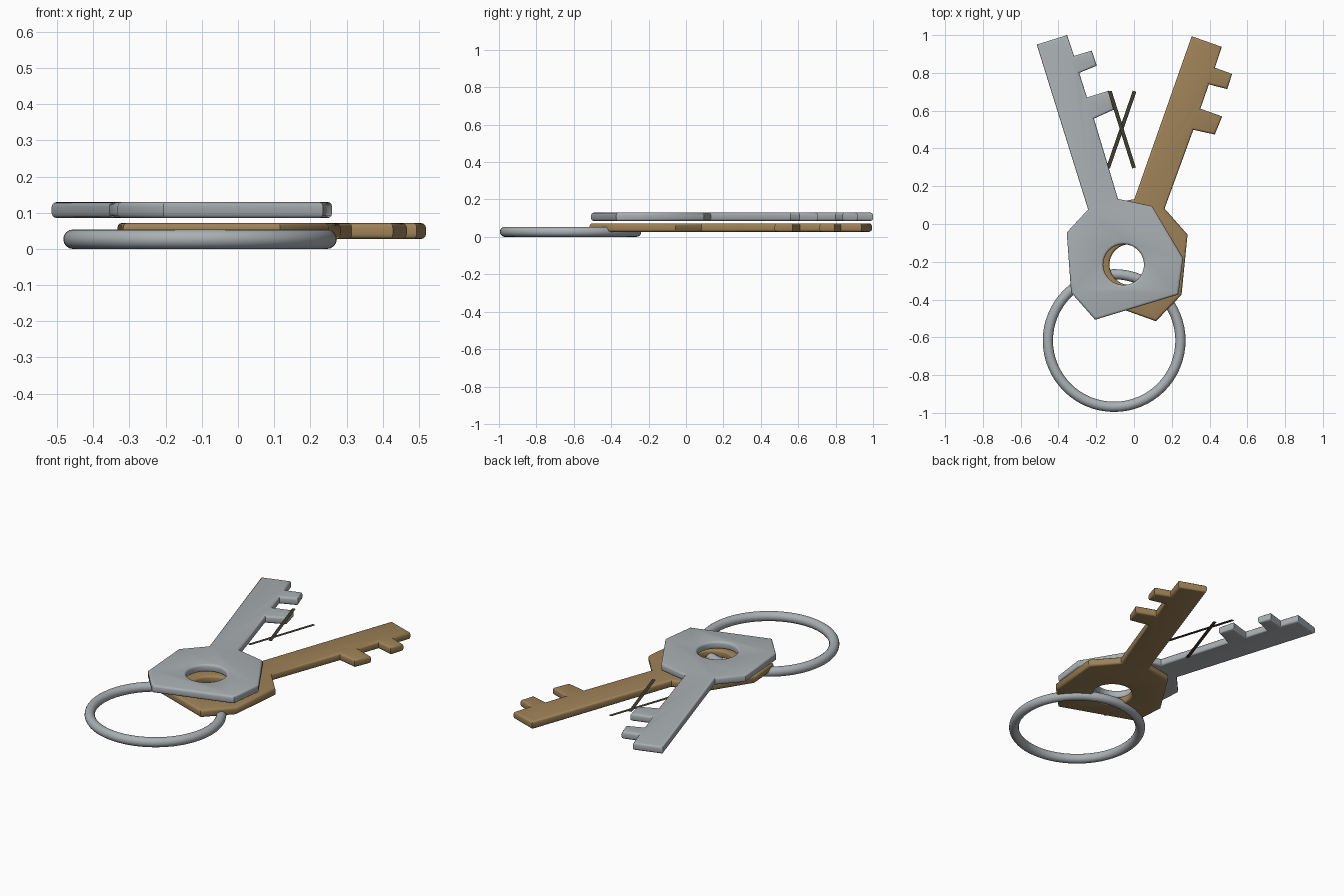
import bpy, bmesh, math
from mathutils import Matrix, Vector

if "Cube" in bpy.data.objects:
    bpy.data.objects.remove(bpy.data.objects["Cube"])


def material(name, rgb):
    m = bpy.data.materials.new(name)
    m.diffuse_color = (*rgb, 1)
    m.use_nodes = True
    m.node_tree.nodes["Principled BSDF"].inputs["Base Color"].default_value = m.diffuse_color
    return m


steel = material("steel grey", (0.40, 0.43, 0.45))
brass = material("brass brown", (0.34, 0.22, 0.095))
dark = material("dark olive", (0.05, 0.045, 0.03))

# Key outline: blade tip, two teeth, then the faceted head
HOLE = Vector((-0.055, -0.215))
OUTLINE = [(-0.515, 0.95), (-0.354, 1.0), (-0.317, 0.89), (-0.224, 0.918),
           (-0.197, 0.838), (-0.29, 0.80), (-0.249, 0.67), (-0.132, 0.706),
           (-0.106, 0.606), (-0.212, 0.558), (-0.085, 0.133), (0.095, 0.095),
           (0.26, -0.18), (0.235, -0.373), (-0.206, -0.507), (-0.333, -0.363),
           (-0.356, -0.045), (-0.243, 0.077)]
THICK, ROUND = 0.045, 0.013


def add_loop(spline_set, pts):
    s = spline_set.new('POLY')
    s.points.add(len(pts) - 1)
    for p, (x, y) in zip(s.points, pts):
        p.co = (x, y, 0, 1)
    s.use_cyclic_u = True


def key(name, mat, angle, centre, z):
    # Filled outline with a round hole, extruded and rounded at the rims
    cu = bpy.data.curves.new(name + "_profile", 'CURVE')
    cu.dimensions, cu.fill_mode = '2D', 'BOTH'
    add_loop(cu.splines, [Vector(p) - HOLE for p in OUTLINE])
    add_loop(cu.splines, [(0.108 * math.cos(a), 0.108 * math.sin(a))
                          for a in (i * math.tau / 32 for i in range(32))])
    cu.extrude = THICK / 2 - ROUND
    cu.bevel_depth = ROUND
    cu.bevel_resolution = 2
    cu.offset = -ROUND
    tmp = bpy.data.objects.new(name + "_curve", cu)
    bpy.context.collection.objects.link(tmp)
    bpy.context.view_layer.update()
    me = bpy.data.meshes.new_from_object(
        tmp.evaluated_get(bpy.context.evaluated_depsgraph_get()))
    bpy.data.objects.remove(tmp)
    bm = bmesh.new()
    bm.from_mesh(me)
    bmesh.ops.remove_doubles(bm, verts=bm.verts, dist=0.0005)
    bmesh.ops.recalc_face_normals(bm, faces=bm.faces)
    bm.to_mesh(me)
    bm.free()
    me.transform(Matrix.Translation((*centre, z)) @ Matrix.Rotation(angle, 4, 'Z'))
    me.materials.clear()
    me.materials.append(mat)
    for p in me.polygons:
        p.material_index = 0
    ob = bpy.data.objects.new(name, me)
    bpy.context.collection.objects.link(ob)
    smooth(ob)


def smooth(ob):
    bpy.ops.object.select_all(action='DESELECT')
    ob.select_set(True)
    bpy.context.view_layer.objects.active = ob
    bpy.ops.object.shade_smooth_by_angle(angle=math.radians(40))


# Two identical keys fanned around the hole
key("steel_key", steel, 0, HOLE, 0.1075)
key("brass_key", brass, math.radians(-36.7), (-0.022, -0.215), 0.0495)

# Split ring
bpy.ops.mesh.primitive_torus_add(major_radius=0.351, minor_radius=0.027,
                                 major_segments=64, minor_segments=16,
                                 location=(-0.105, -0.617, 0.027))
ring = bpy.context.object
ring.name = "key_ring"
ring.data.materials.append(steel)
smooth(ring)


# Two thin flat strips crossing between the blades
def strip(name, a, b, z, width=0.02):
    a, b = Vector((*a, z)), Vector((*b, z))
    side = (b - a).normalized().cross(Vector((0, 0, 1))) * width / 2
    me = bpy.data.meshes.new(name)
    me.from_pydata([a - side, a + side, b + side, b - side], [], [(0, 1, 2, 3)])
    me.materials.append(dark)
    bpy.context.collection.objects.link(bpy.data.objects.new(name, me))


strip("upper_strip", (0.0, 0.297), (-0.128, 0.703), 0.139)
strip("lower_strip", (-0.137, 0.297), (0.003, 0.703), 0.08)
